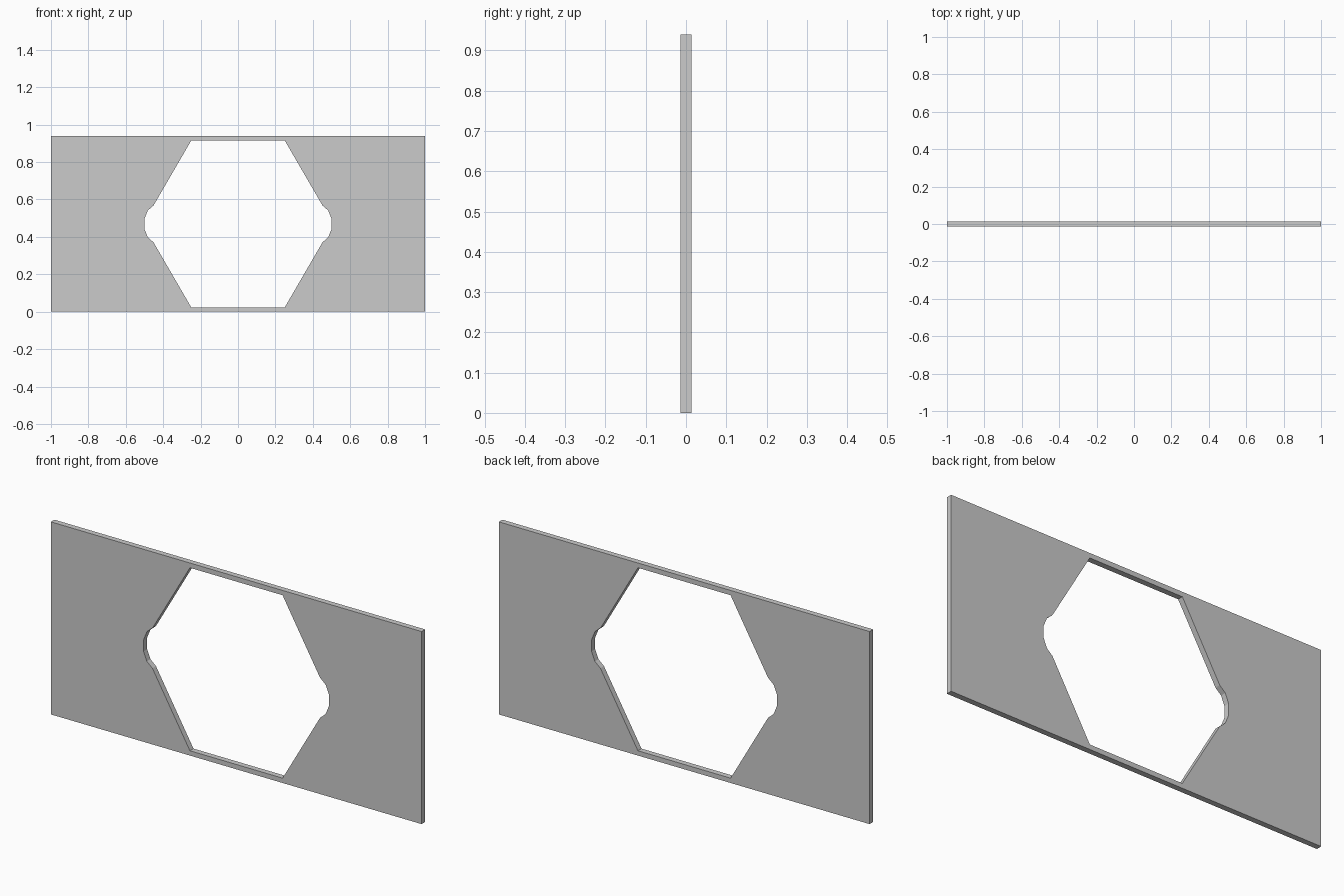
import bpy
from math import pi

if "Cube" in bpy.data.objects:
    bpy.data.objects.remove(bpy.data.objects["Cube"])

HEIGHT, HALF_T = 0.939, 0.0137
MID = HEIGHT / 2

# Upper right quarter of the hexagonal opening, ending in its rounded notch
quarter = [(0.25, 0.446), (0.452, 0.098), (0.482, 0.072), (0.5, 0.028)]
right = quarter + [(x, -z) for x, z in reversed(quarter)]
hole = right + [(-x, z) for x, z in reversed(right)]
outer = [(-1, -MID), (1, -MID), (1, MID), (-1, MID)]

# Flat panel: filled outline with the opening, given thickness
curve = bpy.data.curves.new("panel", 'CURVE')
curve.dimensions = '2D'
curve.fill_mode = 'BOTH'
curve.extrude = HALF_T
for loop in (outer, hole):
    spline = curve.splines.new('POLY')
    spline.points.add(len(loop) - 1)
    for point, (x, z) in zip(spline.points, loop):
        point.co = (x, z, 0, 1)
    spline.use_cyclic_u = True

panel = bpy.data.objects.new("panel", curve)
bpy.context.collection.objects.link(panel)
panel.rotation_euler.x = pi / 2
panel.location.z = MID
bpy.context.view_layer.objects.active = panel
panel.select_set(True)
bpy.ops.object.convert(target='MESH')
bpy.ops.object.shade_flat()
